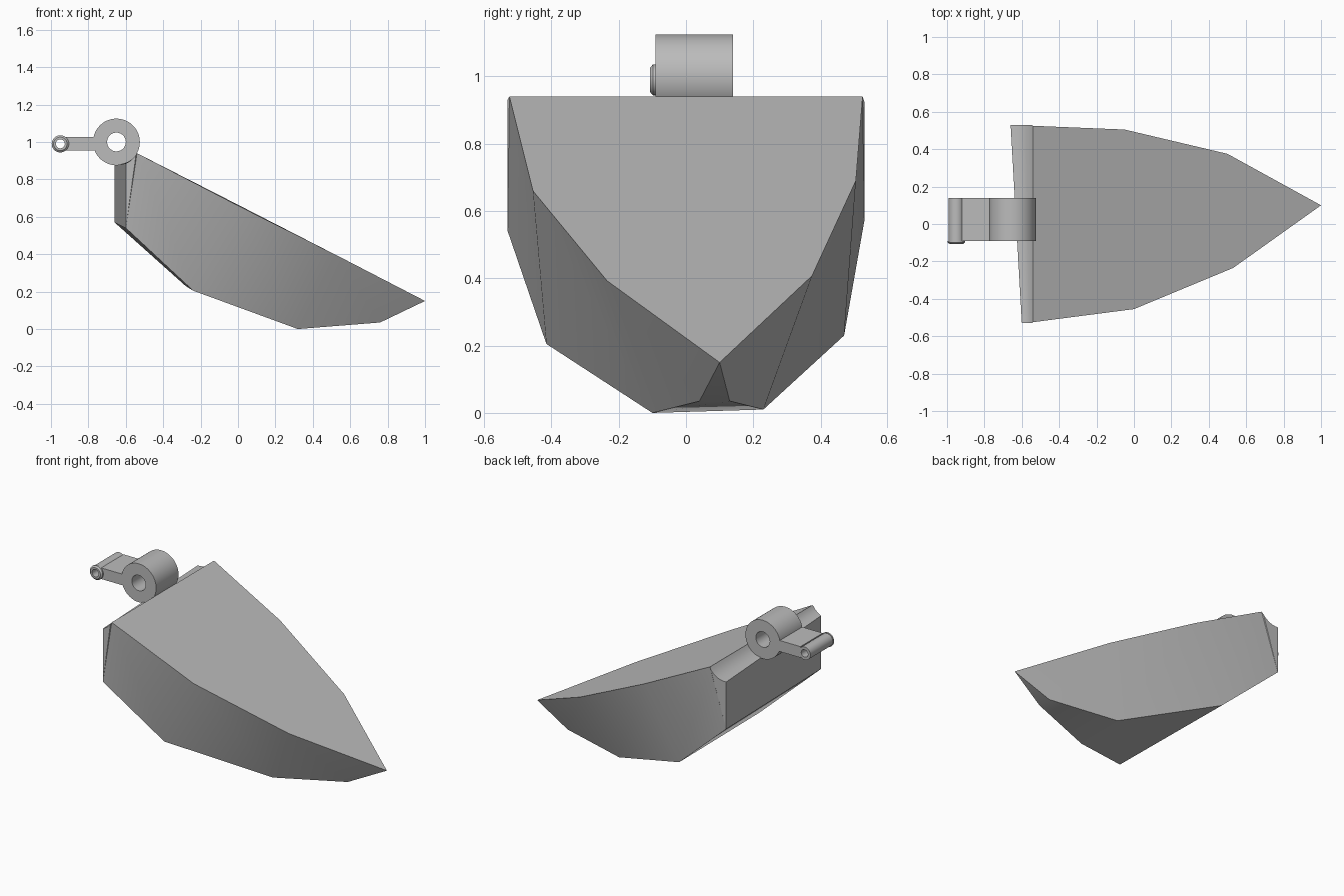
import bpy, bmesh, math
from mathutils import Vector, Matrix

cube = bpy.data.objects.get("Cube")
if cube:
    bpy.data.objects.remove(cube)

grey = bpy.data.materials.new("plain grey")
grey.use_nodes = True
colour = (0.5, 0.5, 0.5, 1)
grey.diffuse_color = colour
grey.node_tree.nodes["Principled BSDF"].inputs["Base Color"].default_value = colour

PIVOT = Vector((-0.65, 0, 1.0))
PIVOT_R = 0.125
EYE = Vector((-0.95, 0, 0.99))
BACK, FRONT = 0.14, -0.09


def finish(name, bm):
    bmesh.ops.recalc_face_normals(bm, faces=bm.faces)
    mesh = bpy.data.meshes.new(name)
    bm.to_mesh(mesh)
    bm.free()
    mesh.materials.append(grey)
    obj = bpy.data.objects.new(name, mesh)
    bpy.context.collection.objects.link(obj)
    bpy.ops.object.select_all(action='DESELECT')
    obj.select_set(True)
    bpy.context.view_layer.objects.active = obj
    bpy.ops.object.shade_smooth_by_angle(angle=math.radians(30))
    return obj


def lathe(name, centre, profile, steps=48):
    """Spin a closed (radius, y) profile about the y axis through centre."""
    bm = bmesh.new()
    rings = []
    for i in range(steps):
        turn = Matrix.Rotation(math.tau * i / steps, 3, 'Y')
        rings.append([bm.verts.new(centre + turn @ Vector((r, y, 0))) for r, y in profile])
    n = len(profile)
    for i in range(steps):
        a, b = rings[i], rings[(i + 1) % steps]
        for j in range(n):
            k = (j + 1) % n
            bm.faces.new((a[j], a[k], b[k], b[j]))
    return finish(name, bm)


# Blade: rim and keel chains on each side, running from the rear to the tip
TIP = (1.0, 0.10, 0.15)
RIM = {-1: [(-0.54, -0.525, 0.94), (0.0, -0.455, 0.66), (0.53, -0.235, 0.393)],
       1: [(-0.54, 0.525, 0.94), (-0.05, 0.505, 0.69), (0.50, 0.375, 0.408)]}
KEEL = {-1: [(-0.60, -0.53, 0.54), (-0.24, -0.415, 0.205), (0.32, -0.10, 0.0), (0.76, 0.04, 0.035)],
        1: [(-0.66, 0.53, 0.57), (-0.28, 0.47, 0.23), (0.32, 0.23, 0.01), (0.76, 0.13, 0.035)]}

bm = bmesh.new()
tip = bm.verts.new(TIP)
rim, keel, scoop = {}, {}, {}
for side in (-1, 1):
    rim[side] = [bm.verts.new(p) for p in RIM[side]] + [tip]
    keel[side] = [bm.verts.new(p) for p in KEEL[side]]
    # Round seat at the rear rim, following the pivot barrel
    top, low = RIM[side][0], KEEL[side][0]
    start = math.acos((top[0] - PIVOT.x) / PIVOT_R)
    end = math.acos((low[0] - PIVOT.x) / PIVOT_R)
    scoop[side] = [rim[side][0]]
    for i in range(1, 9):
        a = start + (end - start) * i / 8
        scoop[side].append(bm.verts.new((PIVOT.x + PIVOT_R * math.cos(a), low[1],
                                         PIVOT.z - PIVOT_R * math.sin(a))))
    # Side wall: rear fan, then panels to the tip
    for a, b in zip(scoop[side], scoop[side][1:]):
        bm.faces.new((a, b, keel[side][0]))
    for i in range(3):
        bm.faces.new((rim[side][i], keel[side][i], keel[side][i + 1], rim[side][i + 1]))

# Top, nose, transom, underside and seat surface
bm.faces.new(rim[-1] + rim[1][-2::-1])
bm.faces.new((tip, keel[-1][3], keel[1][3]))
bm.faces.new((scoop[-1][-1], scoop[1][-1], keel[1][0], keel[-1][0]))
for chain in (keel, scoop):
    for i in range(len(chain[1]) - 1):
        bm.faces.new((chain[-1][i], chain[-1][i + 1], chain[1][i + 1], chain[1][i]))
finish("blade", bm)

# Pivot barrel with bore
lathe("pivot_barrel", PIVOT, [(0.05, FRONT), (PIVOT_R, FRONT), (PIVOT_R, BACK), (0.05, BACK)])

# Small eye at the end of the arm, with a chamfered collar at the front
lathe("arm_eye", EYE, [(0.024, -0.107), (0.036, -0.107), (0.046, -0.098), (0.046, FRONT),
                       (0.042, FRONT), (0.042, BACK), (0.024, BACK)], 32)

# Arm joining the eye to the barrel
bm = bmesh.new()
bmesh.ops.create_cube(bm, size=1)
bmesh.ops.scale(bm, verts=bm.verts, vec=(0.18, BACK - FRONT, 0.072))
bmesh.ops.translate(bm, verts=bm.verts, vec=(-0.83, (BACK + FRONT) / 2, 0.99))
finish("arm", bm)
